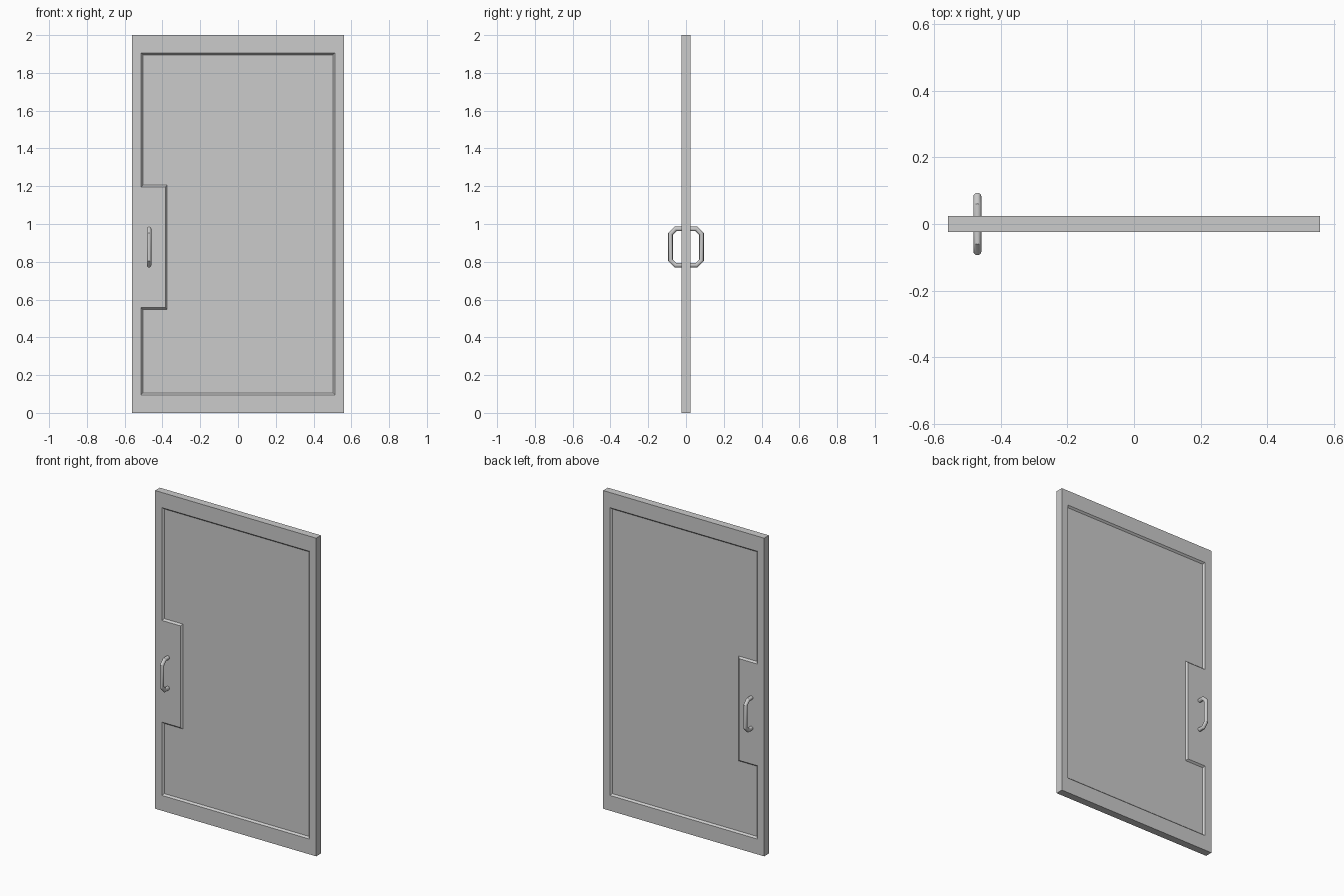
import bpy, bmesh
from mathutils import Vector

if "Cube" in bpy.data.objects:
    bpy.data.objects.remove(bpy.data.objects["Cube"])

T = 0.0235      # half thickness of the door
DEPTH = 0.011   # panel recess depth
SLOPE = 0.010   # width of the sloped panel border

# Matching loops: door edge and recessed panel outline (counter-clockwise, x/z)
outer = [(-.56, 0), (.56, 0), (.56, 2), (-.56, 2),
         (-.56, 1.19), (-.56, 1.1), (-.56, .65), (-.56, .56)]
panel = [(-.513, .096), (.513, .096), (.513, 1.905), (-.513, 1.905),
         (-.513, 1.185), (-.385, 1.185), (-.385, .567), (-.513, .567)]
panel[4] = (-.513, 1.196)
panel[5] = (-.385 + .0, 1.196)
panel[6] = (-.385, .557)
panel[7] = (-.513, .557)


def inset(loop, d):
    """Move every edge of the loop inwards by d."""
    pts = [Vector(p) for p in loop]
    out = []
    for i, p in enumerate(pts):
        a = (p - pts[i - 1]).normalized()
        b = (pts[(i + 1) % len(pts)] - p).normalized()
        out.append(p + d * (Vector((-a.y, a.x)) + Vector((-b.y, b.x))))
    return out


def bridge(bm, a, b):
    n = len(a)
    for i in range(n):
        j = (i + 1) % n
        bm.faces.new((a[i], a[j], b[j], b[i]))


def finish(bm, name):
    bmesh.ops.recalc_face_normals(bm, faces=bm.faces)
    me = bpy.data.meshes.new(name)
    bm.to_mesh(me)
    bm.free()
    ob = bpy.data.objects.new(name, me)
    bpy.context.collection.objects.link(ob)
    return ob


# Door leaf with a recessed panel on both faces
bm = bmesh.new()
rims = []
for s in (-1, 1):
    ring = lambda pts, y: [bm.verts.new((p[0], s * y, p[1])) for p in pts]
    rim = ring(outer, T)
    lip = ring(panel, T)
    floor = ring(inset(panel, SLOPE), T - DEPTH)
    bridge(bm, rim, lip)
    bridge(bm, lip, floor)
    bm.faces.new(floor)
    rims.append(rim)
bridge(bm, *rims)
finish(bm, "door_leaf")

# Pull handles: round bar swept along a chamfered U, one on each face
X, R, SIDES = -0.471, 0.012, 16
ZLO, ZHI, YOUT, C = 0.782, 0.974, 0.082, 0.026
path = [(0.015, ZLO), (YOUT - C, ZLO), (YOUT, ZLO + C),
        (YOUT, ZHI - C), (YOUT - C, ZHI), (0.015, ZHI)]


def handle(name, s):
    from math import cos, sin, tau
    pts = [Vector(p) for p in path]
    bm = bmesh.new()
    prev = None
    for i, p in enumerate(pts):
        a = (p - pts[max(i - 1, 0)]).normalized()
        b = (pts[min(i + 1, len(pts) - 1)] - p).normalized()
        t = (a + b).normalized()
        n = Vector((-t.y, t.x))
        k = R / max(t.dot(a), t.dot(b))   # mitre keeps the bar thickness
        ring = []
        for j in range(SIDES):
            ang = tau * j / SIDES
            q = p + n * k * cos(ang)
            ring.append(bm.verts.new((X + R * sin(ang), s * q.x, q.y)))
        if prev:
            bridge(bm, prev, ring)
        else:
            bm.faces.new(ring)
        prev = ring
    bm.faces.new(prev)
    ob = finish(bm, name)
    bpy.ops.object.select_all(action='DESELECT')
    ob.select_set(True)
    bpy.context.view_layer.objects.active = ob
    bpy.ops.object.shade_smooth_by_angle(angle=0.52)


handle("front_handle", -1)
handle("back_handle", 1)
